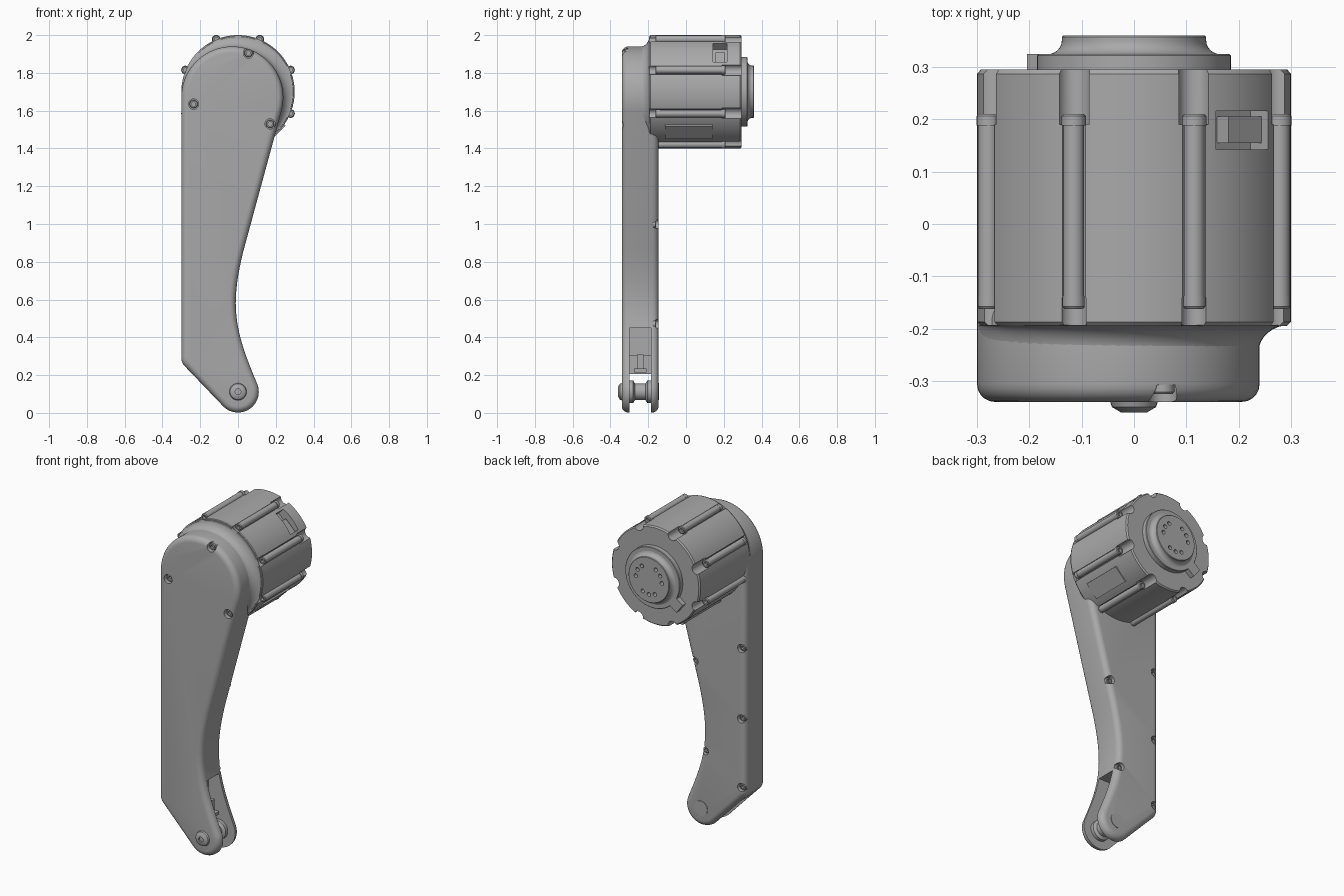
import bpy, bmesh
from math import sin, cos, pi, radians
from mathutils import Vector, Matrix
from mathutils.geometry import interpolate_bezier

cube = bpy.data.objects.get("Cube")
if cube:
    bpy.data.objects.remove(cube, do_unlink=True)

grey = bpy.data.materials.new("machined grey")
grey.use_nodes = True
grey.diffuse_color = (0.4, 0.4, 0.4, 1)
grey.node_tree.nodes["Principled BSDF"].inputs["Base Color"].default_value = (0.4, 0.4, 0.4, 1)

AXIS = (0, 1.7)          # motor axis in x, z
PIVOT = (0, 0.112)       # lower pin in x, z
FRONT, BACK = -0.34, -0.145


def make(name, bm):
    bmesh.ops.recalc_face_normals(bm, faces=bm.faces)
    mesh = bpy.data.meshes.new(name)
    bm.to_mesh(mesh)
    bm.free()
    mesh.materials.append(grey)
    ob = bpy.data.objects.new(name, mesh)
    bpy.context.collection.objects.link(ob)
    return ob


def lathe(name, profile, centre, seg=32):
    """Turn a (radius, y) profile about an axis along y."""
    bm = bmesh.new()
    vs = [bm.verts.new((r, y, 0)) for r, y in profile]
    es = [bm.edges.new(p) for p in zip(vs, vs[1:])]
    bmesh.ops.spin(bm, geom=vs + es, cent=(0, 0, 0), axis=(0, 1, 0),
                   angle=2 * pi, steps=seg, use_merge=True)
    bmesh.ops.remove_doubles(bm, verts=bm.verts, dist=1e-5)
    bmesh.ops.translate(bm, verts=bm.verts, vec=(centre[0], 0, centre[1]))
    return make(name, bm)


def rod(name, r, y0, y1, centre, seg=24):
    return lathe(name, [(0, y0), (r, y0), (r, y1), (0, y1)], centre, seg)


def bolt(name, centre, y, d, r=0.021, h=0.018):
    """Socket-head bolt, seated at y and pointing along d (+1 or -1)."""
    top, floor = y + d * h, y + d * h * 0.3
    return lathe(name, [(0, floor), (r * .5, floor), (r * .5, top), (r * .85, top),
                        (r, top - d * .004), (r, y), (0, y)], centre, 18)


def box(name, lo, hi, turn=0, centre=(0, 0)):
    """Box from lo to hi, turned about y and then moved to centre (x, z)."""
    bm = bmesh.new()
    bmesh.ops.create_cube(bm, size=1)
    lo, hi = Vector(lo), Vector(hi)
    for v in bm.verts:
        v.co = (lo + hi) / 2 + Vector(a * b for a, b in zip(v.co, hi - lo))
    bm.transform(Matrix.Translation((centre[0], 0, centre[1])) @ Matrix.Rotation(-turn, 4, 'Y'))
    return make(name, bm)


def bake(ob):
    dg = bpy.context.evaluated_depsgraph_get()
    ob.data = bpy.data.meshes.new_from_object(ob.evaluated_get(dg))
    ob.modifiers.clear()


def cut(ob, cutters):
    for c in cutters:
        m = ob.modifiers.new("cut", 'BOOLEAN')
        m.object, m.operation, m.solver = c, 'DIFFERENCE', 'EXACT'
    bake(ob)
    for c in cutters:
        bpy.data.objects.remove(c, do_unlink=True)


def polar(centre, r, a):
    return (centre[0] + r * cos(a), centre[1] + r * sin(a))


def arc(centre, r, a0, a1, n):
    return [polar(centre, r, radians(a0 + (a1 - a0) * i / n)) for i in range(n + 1)]


def bezier(pts, n):
    return [(p.x, p.y) for p in interpolate_bezier(*(Vector(p) for p in pts), n + 1)][1:]


# Arm: side outline extruded in depth with rounded rims
HEAD = (-0.03, 1.67)
outline = arc(HEAD, .27, 180, -15, 40)
outline += bezier([(.04, .9), (.01, .79), (-.012, .68), (-.012, .58)], 12)
outline += bezier([(-.012, .58), (-.012, .42), (.05, .28), (.1, .157)], 14)
outline += arc(PIVOT, .11, 18, -134, 24)
outline += [(-.27, .235)] + bezier([(-.27, .235), (-.29, .255), (-.3, .265), (-.3, .295)], 5)
bm = bmesh.new()
face = bm.faces.new([bm.verts.new((x, FRONT, z)) for x, z in outline])
ext = bmesh.ops.extrude_face_region(bm, geom=[face])
bmesh.ops.translate(bm, vec=(0, BACK - FRONT, 0),
                    verts=[g for g in ext["geom"] if isinstance(g, bmesh.types.BMVert)])
arm = make("arm_housing", bm)
bev = arm.modifiers.new("round", 'BEVEL')
bev.width, bev.segments, bev.limit_method = .034, 5, 'ANGLE'
bev.angle_limit, bev.use_clamp_overlap = radians(50), False
bake(arm)

# Fork slot, side pocket and bolt seats in the arm
front_bolts = [(-.235, 1.635), (.055, 1.905), (.17, 1.53)]
back_bolts = [(-.272, .31), (-.272, .73), (-.272, 1.16), (.045, 1.0), (-.025, .47)]
cutters = [box("slot", (-.5, -.3, -.1), (.5, -.185, .205)),
           box("pocket_low", (-.14, -.3, .15), (.5, -.185, .3)),
           box("pocket_high", (-.07, -.3, .25), (.5, -.185, .45))]
cutters += [rod("seat", .027, -.4, -.308, c) for c in front_bolts]
cutters += [rod("seat", .025, -.175, 0, c) for c in back_bolts]
cut(arm, cutters)
for c in front_bolts:
    bolt("arm_front_bolt", c, -.307, -1, .022)
for c in back_bolts:
    bolt("arm_back_bolt", c, -.176, 1, .02)

# Pin, flanged roller and latch in the fork
lathe("roller", [(0, -.31), (.06, -.31), (.06, -.28), (.043, -.27), (.043, -.215),
                 (.06, -.205), (.06, -.18), (0, -.18)], PIVOT)
lathe("pin_head", [(0, -.352), (.015, -.352), (.015, -.36), (.025, -.36), (.042, -.35),
                   (.046, -.338), (0, -.338)], PIVOT)
rod("pin_end_cap", .045, -.16, BACK + .003, PIVOT)
box("latch", (-.15, -.26, .225), (.0, -.225, .31))
box("latch_foot", (-.1, -.275, .215), (.02, -.21, .235))

# Flared collar that blends the arm head into the motor
bm = bmesh.new()
rings, SEG = [], 64
for i in range(9):
    t = i / 8
    s = 1 - cos(t * pi / 2)
    c = (HEAD[0] * (1 - s), HEAD[1] + (AXIS[1] - HEAD[1]) * s)
    y = -.245 + .052 * sin(t * pi / 2)
    pts = [polar(c, .268 + .03 * s, 2 * pi * k / SEG) for k in range(SEG)]
    rings.append([bm.verts.new((x, y, z)) for x, z in pts])
for a, b in zip(rings, rings[1:]):
    for k in range(SEG):
        n = (k + 1) % SEG
        bm.faces.new((a[k], a[n], b[n], b[k]))
bm.faces.new(rings[0])
bm.faces.new(rings[-1])
make("collar", bm)

# Motor body with bolt scoops at both ends and a connector window
motor = lathe("motor_body", [(0, -.195), (.292, -.195), (.3, -.187), (.3, .287),
                             (.293, .295), (0, .295)], AXIS, 96)
spots = [polar(AXIS, .301, pi / 8 + k * pi / 4) for k in range(8)]
cutters = []
for c in spots:
    cutters += [rod("scoop", .031, .19, .4, c), rod("scoop", .025, -.3, -.14, c),
                rod("groove", .024, -.15, .2, c)]
cutters.append(box("window", (.245, .142, -.07), (.4, .216, .07), pi / 4, AXIS))
cut(motor, cutters)
for c in spots:
    rod("motor_rib", .02, -.139, .189, c)
    bolt("motor_back_bolt", c, .188, 1, .023, .022)
    bolt("motor_front_bolt", c, -.138, -1, .021, .024)
box("connector", (.24, .155, -.07), (.275, .205, .02), pi / 4, AXIS)
box("side_panel", (.28, -.11, -.05), (.305, .14, .05), -pi / 4, AXIS)

# Output flange with locating tab, coved hub and bolt circle
lathe("output_flange", [(0, .28), (.185, .28), (.185, .322), (.182, .325), (0, .325)], AXIS, 64)
box("flange_tab", (.1, .28, -.035), (.232, .325, .035), radians(218), AXIS)
cove = [(.138 + .03 * (1 - sin(a)), .35 - .026 * cos(a))
        for a in (i * pi / 12 for i in range(7))]
hub = lathe("output_hub", [(0, .3), (.168, .3)] + cove + [(.138, .357), (.135, .36), (0, .36)],
            AXIS, 64)
cut(hub, [rod("hole", .012, .335, .5, polar(AXIS, .088, radians(30 + g * 120 + d)), 16)
          for g in range(3) for d in (-28, 0, 28)])

# Smooth shading with crisp edges
bpy.ops.object.select_all(action='DESELECT')
for ob in bpy.context.collection.objects:
    if ob.type == 'MESH' and ob.data.materials and ob.data.materials[0] == grey:
        ob.select_set(True)
        bpy.context.view_layer.objects.active = ob
bpy.ops.object.shade_smooth_by_angle(angle=radians(32))
